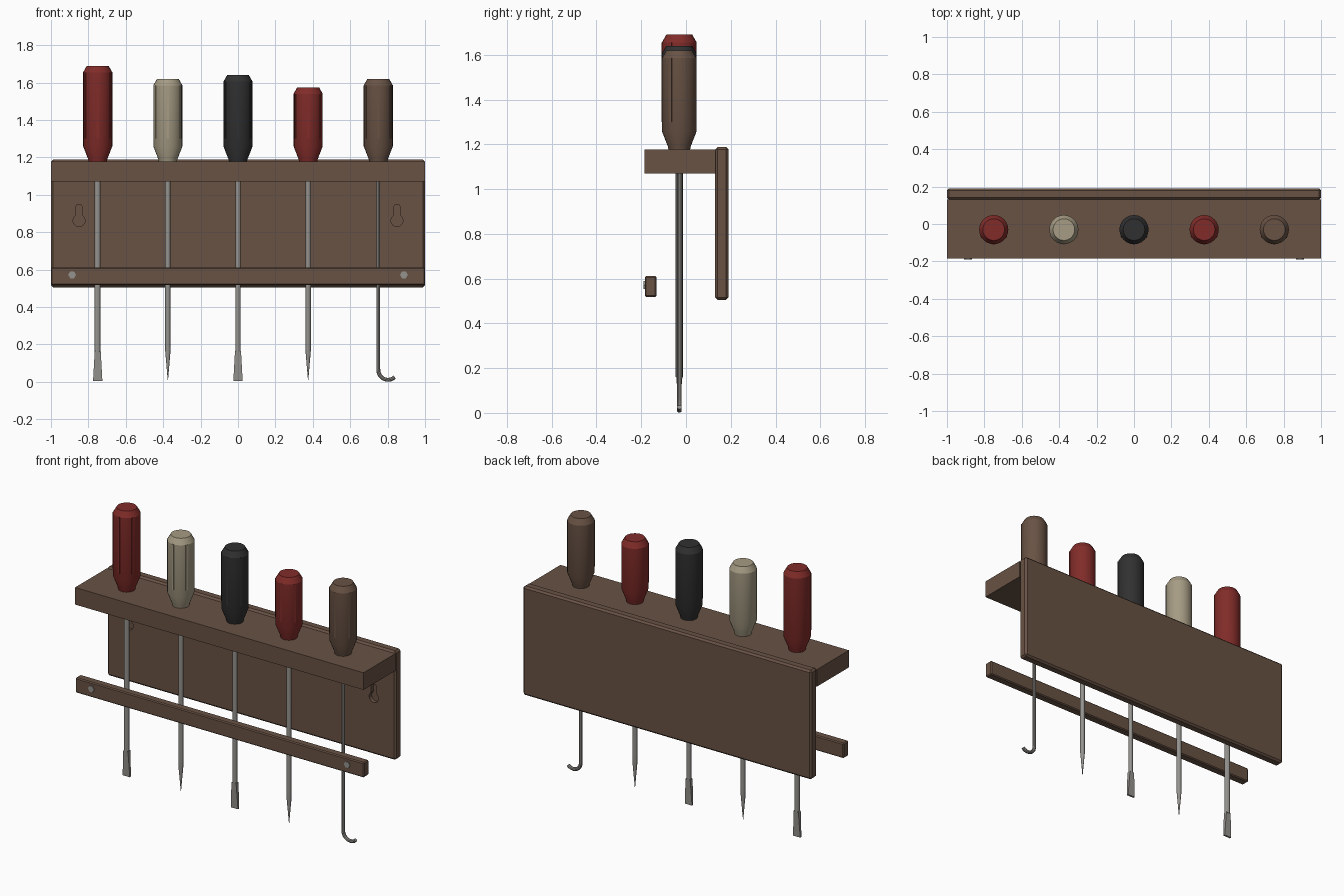
import bpy, bmesh, math
from mathutils import Matrix, Vector

if "Cube" in bpy.data.objects:
    bpy.data.objects.remove(bpy.data.objects["Cube"])


def material(name, rgb):
    m = bpy.data.materials.new(name)
    m.diffuse_color = (*rgb, 1)
    m.use_nodes = True
    m.node_tree.nodes["Principled BSDF"].inputs["Base Color"].default_value = m.diffuse_color
    return m


WOOD = material("wood", (0.14, 0.085, 0.058))
STEEL = material("steel", (0.30, 0.29, 0.27))
RED = material("red", (0.22, 0.025, 0.022))
CREAM = material("cream", (0.38, 0.33, 0.23))
BLACK = material("black", (0.03, 0.03, 0.03))


def finish(name, bm, mat, smooth=False):
    bmesh.ops.recalc_face_normals(bm, faces=bm.faces)
    me = bpy.data.meshes.new(name)
    bm.to_mesh(me)
    bm.free()
    ob = bpy.data.objects.new(name, me)
    bpy.context.collection.objects.link(ob)
    if mat:
        me.materials.append(mat)
    if smooth:
        bpy.ops.object.select_all(action='DESELECT')
        ob.select_set(True)
        bpy.context.view_layer.objects.active = ob
        bpy.ops.object.shade_smooth_by_angle(angle=math.radians(25))
    return ob


def box(name, lo, hi, mat, bevel=0):
    bm = bmesh.new()
    lo, hi = Vector(lo), Vector(hi)
    bmesh.ops.create_cube(bm, size=1, matrix=Matrix.Translation((lo + hi) / 2)
                          @ Matrix.Diagonal((*(hi - lo), 1)))
    if bevel:
        bmesh.ops.bevel(bm, geom=bm.edges[:], offset=bevel, segments=1, affect='EDGES')
    return finish(name, bm, mat)


def loft(name, rings, mat, smooth=True):
    """Skin a list of closed rings and cap both ends."""
    bm = bmesh.new()
    vs = [[bm.verts.new(p) for p in r] for r in rings]
    n = len(vs[0])
    for a, b in zip(vs, vs[1:]):
        for i in range(n):
            bm.faces.new((a[i], a[(i + 1) % n], b[(i + 1) % n], b[i]))
    bm.faces.new(vs[0])
    bm.faces.new(vs[-1])
    return finish(name, bm, mat, smooth)


def ring(x, r, z, n):
    return [(x + r * math.cos(2 * math.pi * i / n),
             TOOL_Y + r * math.sin(2 * math.pi * i / n), z) for i in range(n)]


def lathe(name, x, profile, mat, n):
    return loft(name, [ring(x, r, z, n) for r, z in profile], mat)


def rect(x, hx, hy, z):
    return [(x + sx * hx, TOOL_Y + sy * hy, z)
            for sx, sy in ((-1, -1), (1, -1), (1, 1), (-1, 1))]


def handle(name, x, top, mat):
    lathe(name, x, [(0.048, 1.175), (0.051, 1.19), (0.078, 1.26),
                    (0.078, top - 0.035), (0.058, top)], mat, 24)
    # thin grip ribs on the front half
    for k, deg in enumerate((-150, -90, -30)):
        bm = bmesh.new()
        z0, z1 = 1.30, top - 0.03 - 0.005
        bmesh.ops.create_cube(
            bm, size=1,
            matrix=Matrix.Translation((x, TOOL_Y, (z0 + z1) / 2))
            @ Matrix.Rotation(math.radians(deg), 4, 'Z')
            @ Matrix.Translation((0.075, 0, 0))
            @ Matrix.Diagonal((0.01, 0.012, z1 - z0, 1)))
        finish(f"{name}_rib_{k + 1}", bm, mat)


TOOL_Y = -0.03

# wooden rack
plate = box("back_plate", (-1, 0.13, 0.505), (1, 0.19, 1.188), WOOD, 0.011)
box("shelf", (-1, -0.185, 1.07), (1, 0.132, 1.177), WOOD)
box("front_rail", (-1, -0.184, 0.518), (1, -0.132, 0.612), WOOD, 0.006)

for s, side in ((-1, "left"), (1, "right")):
    # blind keyhole pockets in the back plate
    outline = []
    a0 = math.asin(0.018 / 0.032)
    for i in range(17):
        a = math.pi / 2 + a0 + (2 * math.pi - 2 * a0) * i / 16
        outline.append((0.032 * math.cos(a), 0.862 + 0.032 * math.sin(a)))
    outline += [(0.018, 0.935), (0.012, 0.945), (-0.012, 0.945), (-0.018, 0.935)]
    cutter = loft(f"keyhole_cutter_{side}",
                  [[(s * 0.85 + x, y, z) for x, z in outline] for y in (0.10, 0.155)],
                  WOOD, False)
    cutter.hide_render = True
    cutter.hide_set(True)
    mod = plate.modifiers.new("keyhole", 'BOOLEAN')
    mod.operation = 'DIFFERENCE'
    mod.solver = 'EXACT'
    mod.object = cutter
    # hexagonal bolt heads on the rail
    hexa = [(0.021 * math.cos(i * math.pi / 3), 0.572 + 0.021 * math.sin(i * math.pi / 3))
            for i in range(6)]
    loft(f"rail_bolt_{side}",
         [[(s * 0.887 + x, y, z) for x, z in hexa] for y in (-0.19, -0.17)], STEEL, False)

# handles
for name, x, top, mat in (("flat_driver_large", -0.75, 1.69, RED),
                          ("awl_large", -0.375, 1.62, CREAM),
                          ("flat_driver_small", 0, 1.64, BLACK),
                          ("awl_small", 0.375, 1.575, RED),
                          ("hook_pick", 0.75, 1.62, WOOD)):
    handle(name + "_handle", x, top, mat)

# flat drivers: round shaft and flared blade
for name, x, r in (("flat_driver_large", -0.75, 0.016), ("flat_driver_small", 0, 0.0135)):
    lathe(name + "_shaft", x, [(r, 0.16), (r, 1.19)], STEEL, 12)
    loft(name + "_blade", [rect(x, 0.025, 0.006, 0.004), rect(x, 0.016, 0.012, 0.165)],
         STEEL, False)

# awls: round shaft and sharp point
for name, x in (("awl_large", -0.375), ("awl_small", 0.375)):
    lathe(name + "_shaft", x, [(0.001, 0.01), (0.015, 0.175), (0.014, 0.21), (0.014, 1.19)],
          STEEL, 12)

# hook pick: bent wire
path = [(0.75, 1.19), (0.75, 0.07)]
for i in range(1, 11):
    a = math.pi + math.radians(118) * i / 10
    path.append((0.802 + 0.052 * math.cos(a), 0.064 + 0.053 * math.sin(a)))
path.append((0.837, 0.026))
rings = []
for i, (x, z) in enumerate(path):
    p, q = path[max(i - 1, 0)], path[min(i + 1, len(path) - 1)]
    t = Vector((q[0] - p[0], 0, q[1] - p[1])).normalized()
    u, v = Vector((0, 1, 0)), t.cross(Vector((0, 1, 0)))
    rings.append([Vector((x, TOOL_Y, z)) + 0.011 * (math.cos(k * math.pi / 5) * u
                                                     + math.sin(k * math.pi / 5) * v)
                  for k in range(10)])
loft("hook_pick_shaft", rings, STEEL)
